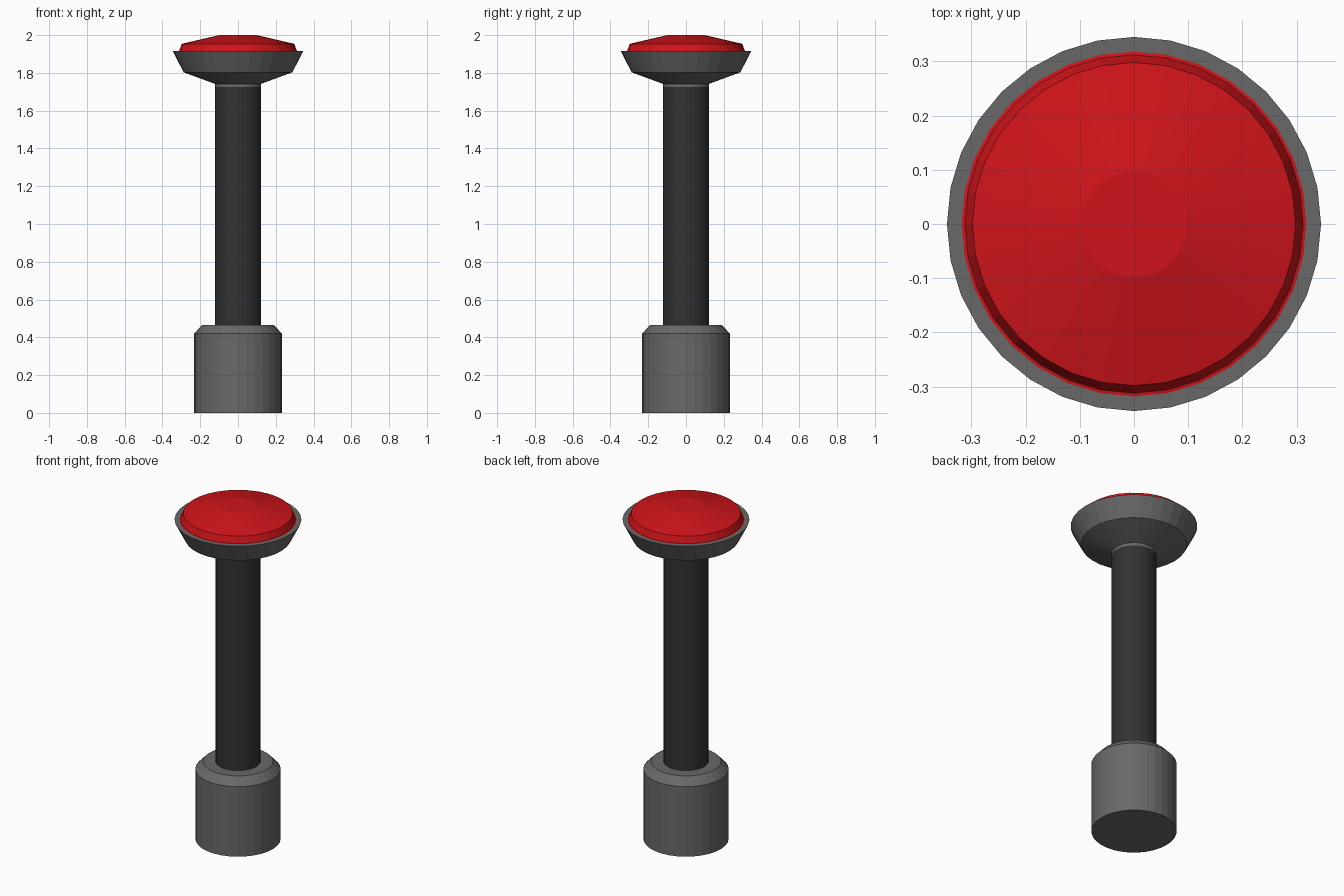
import bpy, bmesh, math

if "Cube" in bpy.data.objects:
    bpy.data.objects.remove(bpy.data.objects["Cube"])

SIDES = 32


def material(name, rgb):
    m = bpy.data.materials.new(name)
    m.diffuse_color = (*rgb, 1)
    m.use_nodes = True
    m.node_tree.nodes["Principled BSDF"].inputs["Base Color"].default_value = m.diffuse_color
    return m


def lathe(name, profile, mat):
    """Flat-shaded turned solid from (radius, z) points, capped at both ends."""
    bm = bmesh.new()
    rings = [[bm.verts.new((r * math.cos(2 * math.pi * i / SIDES),
                            r * math.sin(2 * math.pi * i / SIDES), z))
              for i in range(SIDES)] for r, z in profile]
    for a, b in zip(rings, rings[1:]):
        for i in range(SIDES):
            j = (i + 1) % SIDES
            bm.faces.new((a[i], a[j], b[j], b[i]))
    bm.faces.new(rings[0][::-1])
    bm.faces.new(rings[-1])
    me = bpy.data.meshes.new(name)
    bm.to_mesh(me)
    bm.free()
    me.materials.append(mat)
    ob = bpy.data.objects.new(name, me)
    bpy.context.collection.objects.link(ob)
    return ob


grey = material("grey_metal", (0.14, 0.14, 0.14))
black = material("black_rubber", (0.032, 0.032, 0.032))
red = material("red_plastic", (0.62, 0.007, 0.01))

# Chamfered base
lathe("base", [(0.232, 0), (0.232, 0.42), (0.19, 0.465)], grey)
# Long dark shaft
lathe("shaft", [(0.122, 0.465), (0.122, 1.725)], black)
# Flared cup with a short collar and a flat rim around the button
lathe("cup", [(0.122, 1.725), (0.122, 1.742), (0.288, 1.803),
              (0.345, 1.915), (0.318, 1.915), (0.318, 1.90)], grey)
# Red button with thin lip, steep edge and shallow dome
lathe("button", [(0.318, 1.90), (0.318, 1.915), (0.312, 1.916),
                 (0.298, 1.954), (0.098, 2.0)], red)
